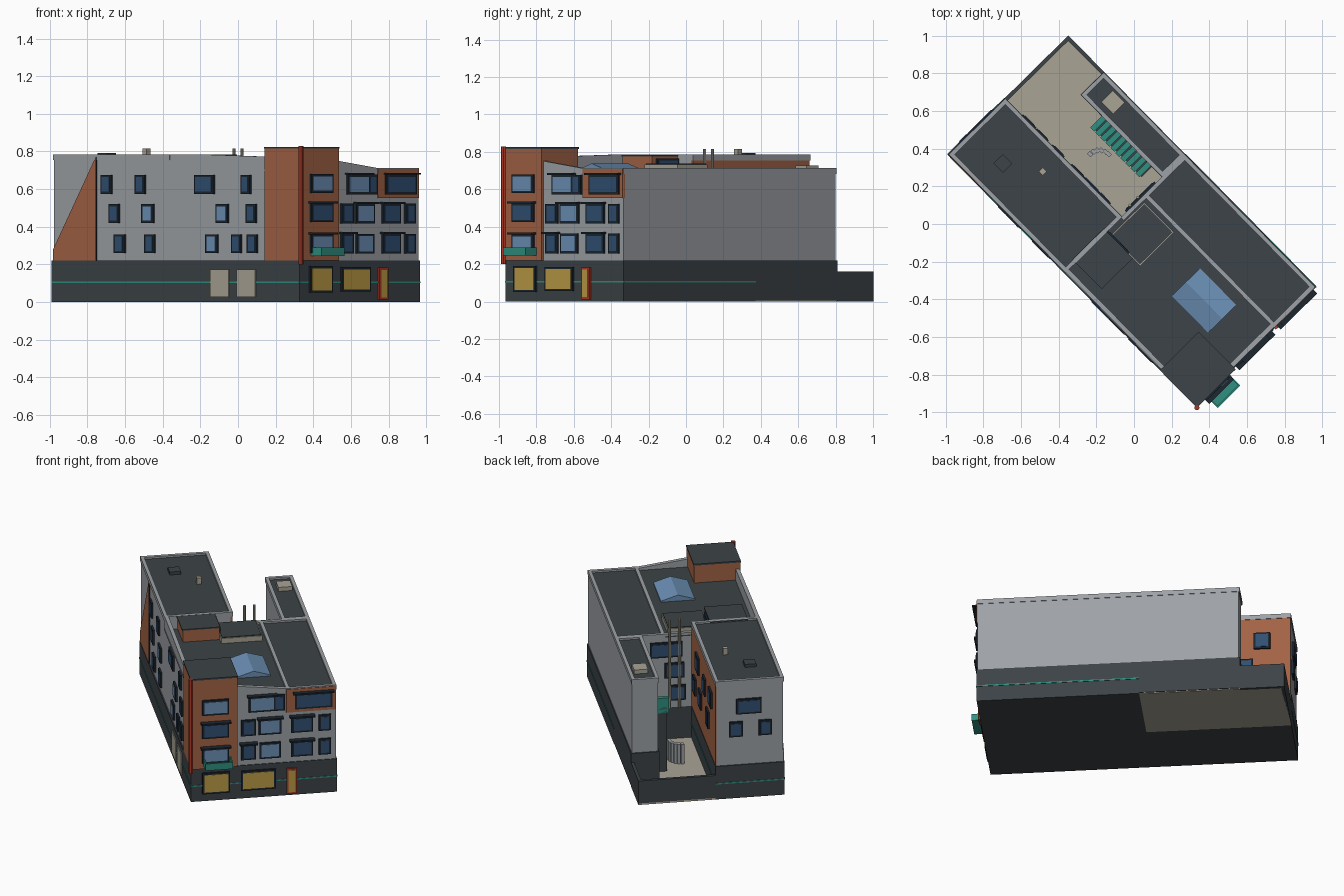
import bpy, bmesh, math
from mathutils import Matrix

cube = bpy.data.objects.get("Cube")
if cube:
    bpy.data.objects.remove(cube, do_unlink=True)

# Building axes: u runs along the long street side, v across the block
PLACE = Matrix.Translation((-0.99, 0.37, 0)) @ Matrix.Rotation(math.radians(-45.4), 4, 'Z')


def material(name, r, g, b):
    m = bpy.data.materials.new(name)
    m.use_nodes = True
    m.diffuse_color = (r, g, b, 1)
    m.node_tree.nodes["Principled BSDF"].inputs["Base Color"].default_value = (r, g, b, 1)
    return m


GREY = material("wall grey", .34, .36, .385)
BRICK = material("terracotta", .37, .125, .06)
DARK = material("charcoal", .046, .056, .063)
BEIGE = material("beige", .40, .37, .30)
YELLOW = material("warm yellow", .50, .33, .06)
TEAL = material("teal", .03, .28, .22)
RED = material("red", .40, .04, .02)
FRAME = material("frame navy", .012, .02, .03)
GLASS = material("dark blue glass", .03, .08, .17)
SKY = material("light blue glass", .15, .28, .47)


def finish(name, bm, mat):
    bmesh.ops.recalc_face_normals(bm, faces=bm.faces)
    me = bpy.data.meshes.new(name)
    bm.to_mesh(me)
    bm.free()
    me.materials.append(mat)
    ob = bpy.data.objects.new(name, me)
    ob.matrix_world = PLACE
    bpy.context.collection.objects.link(ob)
    return ob


def prism(name, axis, pts, a, b, mat):
    """Extrude an outline of (other axis, z) points along u or v from a to b."""
    bm = bmesh.new()
    rings = []
    for t in (a, b):
        rings.append([bm.verts.new((t, p, z) if axis == 'u' else (p, t, z)) for p, z in pts])
    for ring in rings:
        bm.faces.new(ring)
    n = len(pts)
    for i in range(n):
        j = (i + 1) % n
        bm.faces.new((rings[0][i], rings[0][j], rings[1][j], rings[1][i]))
    return finish(name, bm, mat)


def box(name, u0, u1, v0, v1, z0, z1, mat):
    return prism(name, 'u', [(v0, z0), (v1, z0), (v1, z1), (v0, z1)], u0, u1, mat)


def panel(name, side, plane, c, z, w, h, depth, mat):
    """Plate on a wall; side is the axis and direction the wall faces."""
    sign = 1 if side[0] == '+' else -1
    a, b = sorted((plane - sign * .01, plane + sign * depth))
    if side[1] == 'u':
        return box(name, a, b, c - w / 2, c + w / 2, z - h / 2, z + h / 2, mat)
    return box(name, c - w / 2, c + w / 2, a, b, z - h / 2, z + h / 2, mat)


def window(side, plane, c, z, w, h=.095, glass=GLASS, frame=FRAME, ledge=False):
    panel("window_frame", side, plane, c, z, w, h, .012, frame)
    panel("window_glass", side, plane, c, z, w - .024, h - .024, .015, glass)
    if ledge:
        panel("window_ledge", side, plane, c, z + h / 2 + .004, w + .02, .01, .035, FRAME)


def roof(name, u0, u1, v0, v1, z, t=.022):
    """Dark roof slab with a grey raised rim."""
    box(name, u0 + t, u1 - t, v0 + t, v1 - t, z - .03, z - .012, DARK)
    box(name + "_rim", u0, u1, v0, v0 + t, z - .03, z, GREY)
    box(name + "_rim", u0, u1, v1 - t, v1, z - .03, z, GREY)
    box(name + "_rim", u0, u0 + t, v0 + t, v1 - t, z - .03, z, GREY)
    box(name + "_rim", u1 - t, u1, v0 + t, v1 - t, z - .03, z, GREY)


def pipe(name, u, v, z0, z1, r, mat):
    bm = bmesh.new()
    bmesh.ops.create_cone(bm, cap_ends=True, segments=8, radius1=r, radius2=r, depth=z1 - z0,
                          matrix=Matrix.Translation((u, v, (z0 + z1) / 2)))
    return finish(name, bm, mat)


# Ground floor and courtyard
box("rear_base", 0, .885, 0, .425, 0, .22, DARK)
box("front_base", .885, 1.875, 0, .9, 0, .22, DARK)
box("wing_base", .27, .885, .725, .9, .005, .22, DARK)
box("courtyard_floor", 0, .885, .425, .895, 0, .01, BEIGE)
box("courtyard_side_wall", 0, .27, .88, .9, 0, .16, DARK)
box("courtyard_end_wall", 0, .02, .425, .88, 0, .16, DARK)

# Teal line around the ground floor
Z = .105
box("base_line", 0, 1.875, -.003, .01, Z - .004, Z + .004, TEAL)
box("base_line", .885, 1.875, .89, .903, Z - .004, Z + .004, TEAL)
box("base_line", 1.86, 1.878, 0, .9, Z - .004, Z + .004, TEAL)
box("base_line", -.003, .01, 0, .425, Z - .004, Z + .004, TEAL)
box("base_line", 0, .885, .415, .428, Z - .004, Z + .004, TEAL)

# Upper storeys
box("rear_block", .008, .885, .008, .418, .22, .757, GREY)
box("rear_brick_face", .008, .885, .41, .423, .22, .765, BRICK)
roof("rear_roof", .004, .888, .004, .426, .785)
box("middle_block", .885, 1.87, .008, .587, .22, .69, GREY)
box("middle_roof", .885, 1.865, .03, .587, .69, .698, DARK)
box("right_block", .885, 1.87, .587, .893, .22, .687, GREY)
roof("right_roof", .885, 1.872, .587, .896, .713)
box("wing_block", .278, .885, .733, .893, .22, .687, GREY)
roof("wing_roof", .272, .888, .727, .896, .713)

# Parapets: long street side, sloping front, courtyard edge
prism("street_parapet", 'v', [(.885, .69), (1.62, .69), (1.62, .772), (1.1, .785), (.885, .785)], .006, .03, GREY)
box("street_cornice", .885, 1.615, .003, .01, .695, .705, GREY)
prism("front_parapet", 'u', [(.27, .685), (.587, .685), (.587, .712), (.27, .753)], 1.845, 1.872, GREY)
box("courtyard_parapet", .885, .907, .42, .59, .685, .713, GREY)

# Corner tower with red pipe and the slanted brick patch
box("corner_tower", 1.61, 1.885, 0, .285, .22, .815, BRICK)
box("tower_roof", 1.608, 1.888, -.003, .288, .815, .825, DARK)
pipe("corner_pipe", 1.888, -.002, .2, .828, .014, RED)
prism("slanted_brick_patch", 'v', [(.008, .22), (.33, .22), (.33, .77), (.008, .28)], .002, .02, BRICK)
box("facade_joint", .33, .334, .002, .02, .22, .77, FRAME)
panel("brick_panel", '+u', 1.87, .74, .63, .306, .155, .006, BRICK)

# Roof structures
box("stair_head", .868, 1.08, .085, .31, .69, .776, BRICK)
box("stair_head_roof", .862, 1.084, .08, .314, .776, .784, DARK)
window('+v', .31, .97, .74, .16, .05)
box("terrace_box", .915, 1.14, .312, .565, .69, .732, BEIGE)
box("terrace_top", .921, 1.134, .318, .559, .73, .737, DARK)
prism("skylight", 'u', [(.32, .69), (.53, .69), (.53, .705), (.425, .738), (.32, .705)], 1.372, 1.647, SKY)
box("rear_hatch", .205, .275, .14, .21, .765, .793, DARK)
box("rear_chimney", .405, .435, .28, .31, .765, .815, BEIGE)
box("wing_hatch", .375, .465, .777, .863, .69, .728, BEIGE)

# Street side windows: (x across, z, width)
for x, z, w, g in [(-.70, .625, .08, GLASS), (-.52, .625, .075, GLASS), (-.18, .625, .145, GLASS),
                   (.04, .625, .07, GLASS), (-.66, .47, .075, GLASS), (-.48, .47, .09, SKY),
                   (-.085, .47, .09, SKY), (.07, .47, .075, GLASS), (-.63, .31, .08, GLASS),
                   (-.47, .31, .075, GLASS), (-.14, .31, .09, SKY), (-.01, .31, .07, GLASS),
                   (.075, .31, .075, GLASS)]:
    window('-v', .008, (x + .99) / .702, z, w, .1, g)
for x in (-.095, .045):
    panel("base_panel", '-v', 0, (x + .99) / .702, .1, .14, .145, .006, BEIGE)

# Front windows, in the same way
for x, z, w, g, ledge in [(.585, .47, .09, GLASS, False), (.585, .31, .09, GLASS, True),
                          (.645, .625, .165, SKY, True), (.72, .625, .07, GLASS, False),
                          (.68, .47, .14, SKY, True), (.68, .31, .13, SKY, False),
                          (.87, .625, .23, GLASS, True), (.82, .47, .135, GLASS, True),
                          (.92, .47, .075, GLASS, False), (.82, .31, .135, GLASS, True),
                          (.92, .31, .075, GLASS, False)]:
    window('+u', 1.87, (x - .333) / .712, z, w, .105, g, FRAME, ledge)
for z, g in ((.63, SKY), (.475, GLASS), (.31, SKY)):
    window('+u', 1.885, .15, z, .165, .1, g, FRAME, z < .6)

# Shop windows, door and balcony
window('+u', 1.875, .155, .12, .17, .14, YELLOW)
window('+u', 1.875, .415, .12, .215, .13, YELLOW)
window('+u', 1.875, .62, .097, .065, .17, YELLOW, RED)
box("balcony_floor", 1.88, 1.965, .075, .245, .245, .255, TEAL)
box("balcony_front", 1.957, 1.967, .075, .245, .245, .29, TEAL)
for v in (.075, .237):
    box("balcony_side", 1.88, 1.96, v, v + .008, .245, .29, TEAL)

# Rear end and courtyard windows
for c, z, w in ((.22, .61, .155), (.30, .46, .085), (.12, .46, .08)):
    window('-u', .008, c, z, w, .1)
for c, z, w in ((.18, .6, .1), (.4, .58, .09), (.65, .61, .12), (.28, .42, .09), (.55, .42, .1), (.75, .42, .09)):
    window('+v', .423, c, z, w, .11)
for c, z, w in ((.58, .61, .2), (.53, .47, .12), (.51, .32, .1)):
    window('-u', .885, c, z, w, .1)

# Courtyard stair, pipes and curved screen
STEPS = 10
for i in range(STEPS):
    u, z = .43 + i * .038, .5 - i * .03
    box("stair_step", u, u + .03, .64, .73, z - .1, z, TEAL)
    box("stair_support", u, u + .038, .65, .73, .01, z - .06, DARK)
for v in (.50, .56):
    pipe("courtyard_pipe", .872, v, .22, .815, .008, BEIGE)
for i in range(6):
    a = math.radians(90 + i * 18)
    u, v = .6 + .07 * math.cos(a), .54 + .07 * math.sin(a)
    box("curved_screen", u - .013, u + .013, v - .01, v + .01, .01, .14, GREY)
